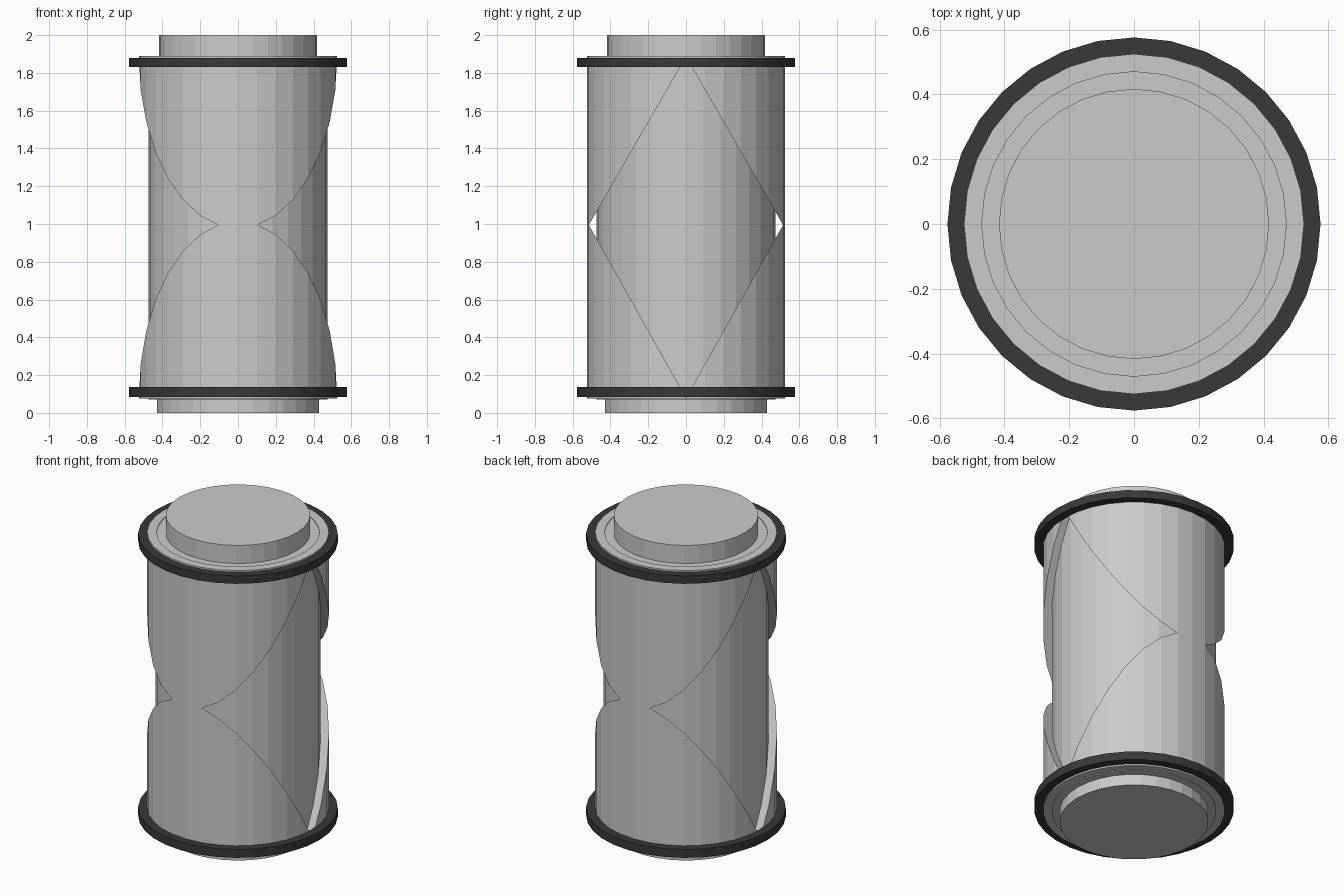
import bpy, bmesh, math

if "Cube" in bpy.data.objects:
    bpy.data.objects.remove(bpy.data.objects["Cube"])

SIDES = 32

def lathe(name, profile, mat=None, closed=False):
    """Spin a (radius, z) profile into a faceted solid; closed profiles make tubes."""
    bm = bmesh.new()
    rings = [[bm.verts.new((r * math.cos(2 * math.pi * i / SIDES),
                            r * math.sin(2 * math.pi * i / SIDES), z))
              for i in range(SIDES)] for r, z in profile]
    pairs = list(zip(rings, rings[1:]))
    if closed:
        pairs.append((rings[-1], rings[0]))
    else:
        bm.faces.new(rings[0])
        bm.faces.new(rings[-1])
    for a, b in pairs:
        for i in range(SIDES):
            j = (i + 1) % SIDES
            bm.faces.new((a[i], a[j], b[j], b[i]))
    return finish(name, bm, mat)

def finish(name, bm, mat=None):
    bmesh.ops.recalc_face_normals(bm, faces=bm.faces)
    me = bpy.data.meshes.new(name)
    bm.to_mesh(me)
    bm.free()
    ob = bpy.data.objects.new(name, me)
    bpy.context.collection.objects.link(ob)
    if mat:
        me.materials.append(mat)
    return ob

def tube(name, r_in, r_out, z0, z1, mat=None):
    return lathe(name, [(r_in, z0), (r_out, z0), (r_out, z1), (r_in, z1)], mat, True)

dark = bpy.data.materials.new("dark_rubber")
dark.diffuse_color = (0.04, 0.04, 0.04, 1)
dark.use_nodes = True
dark.node_tree.nodes["Principled BSDF"].inputs["Base Color"].default_value = dark.diffuse_color

# Inner core with the narrower end caps
lathe("core", [(0.43, 0), (0.43, 0.07), (0.475, 0.07),
               (0.475, 1.885), (0.417, 1.885), (0.417, 2.0)])

# Outer sleeve with diamond windows on both sides
sleeve = tube("sleeve", 0.47, 0.525, 0.075, 1.89)
bm = bmesh.new()
tips = [(0.514, 0.995), (0, 1.885), (-0.514, 0.995), (0, 0.08)]
a, b = [[bm.verts.new((x, y, z)) for y, z in tips] for x in (-1, 1)]
bm.faces.new(a)
bm.faces.new(b)
for i in range(4):
    j = (i + 1) % 4
    bm.faces.new((a[i], a[j], b[j], b[i]))
cutter = finish("window_cutter", bm)
cutter.hide_render = True

mod = sleeve.modifiers.new("windows", 'BOOLEAN')
mod.operation = 'DIFFERENCE'
mod.solver = 'EXACT'
mod.object = cutter
bpy.context.view_layer.objects.active = sleeve
bpy.ops.object.modifier_apply(modifier=mod.name)
bpy.data.objects.remove(cutter)

# Dark retaining bands
tube("lower_band", 0.52, 0.576, 0.085, 0.138, dark)
tube("upper_band", 0.52, 0.576, 1.83, 1.88, dark)
